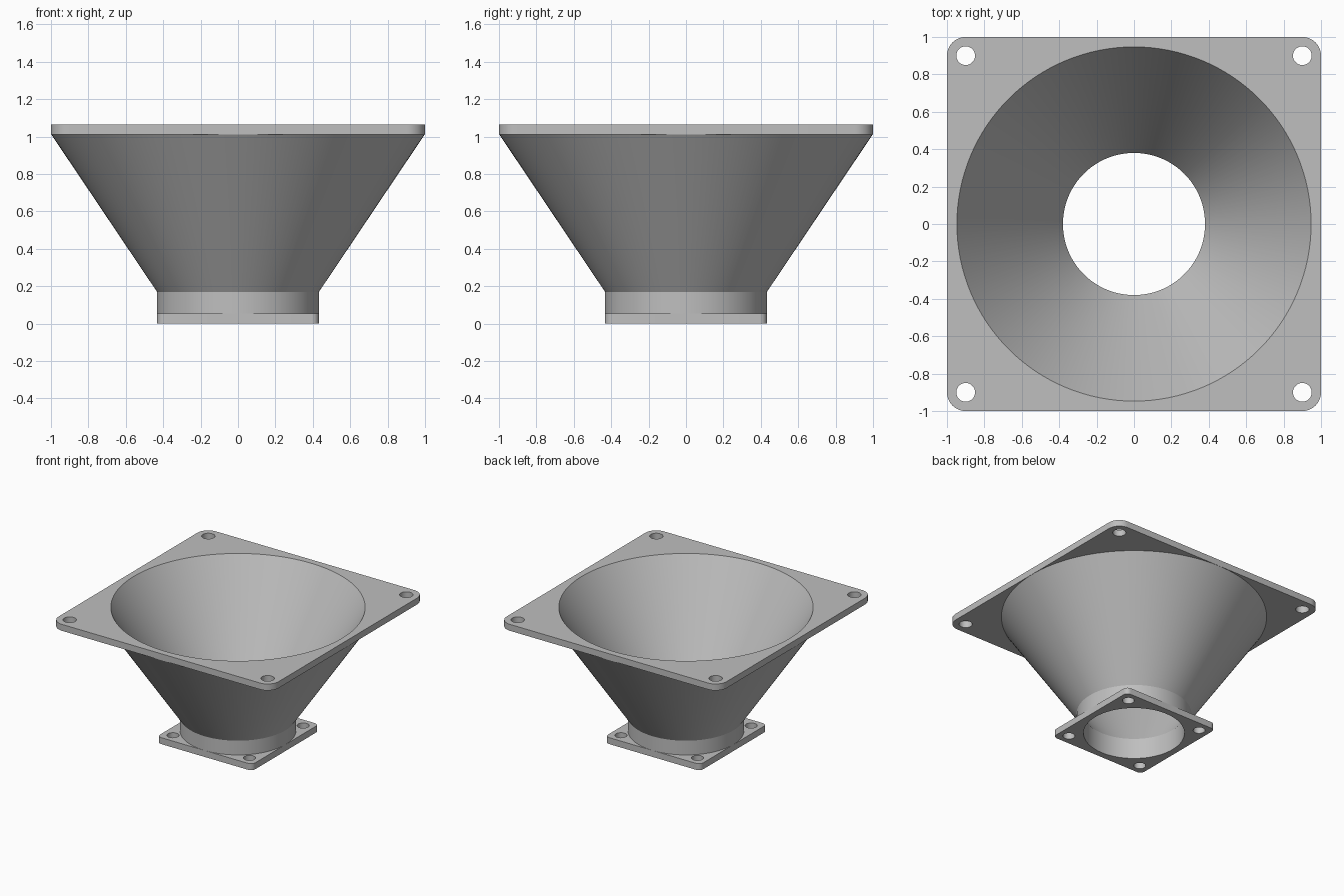
import bpy
import bmesh
from math import sin, cos, pi, radians

SEGMENTS = 128
TOP, RIM, NECK, FOOT = 1.065, 1.012, 0.17, 0.053
BORE, MOUTH, NECK_R = 0.38, 0.947, 0.433

old = bpy.data.objects.get("Cube")
if old:
    bpy.data.objects.remove(old, do_unlink=True)

grey = bpy.data.materials.new("plain grey")
grey.use_nodes = True
colour = (0.52, 0.52, 0.52, 1)
grey.diffuse_color = colour
grey.node_tree.nodes["Principled BSDF"].inputs["Base Color"].default_value = colour


def finish(bm, name):
    bmesh.ops.recalc_face_normals(bm, faces=bm.faces[:])
    mesh = bpy.data.meshes.new(name)
    bm.to_mesh(mesh)
    bm.free()
    obj = bpy.data.objects.new(name, mesh)
    bpy.context.collection.objects.link(obj)
    mesh.materials.append(grey)
    bpy.ops.object.select_all(action='DESELECT')
    obj.select_set(True)
    bpy.context.view_layer.objects.active = obj
    bpy.ops.object.shade_smooth_by_angle(angle=radians(28))


def circle(r, n, cx=0, cy=0):
    return [(cx + r * cos(2 * pi * i / n), cy + r * sin(2 * pi * i / n)) for i in range(n)]


def rounded_square(half, r, steps=10):
    pts = []
    for q, (sx, sy) in enumerate([(1, 1), (-1, 1), (-1, -1), (1, -1)]):
        for i in range(steps + 1):
            a = (q + i / steps) * pi / 2
            pts.append((sx * (half - r) + r * cos(a), sy * (half - r) + r * sin(a)))
    return pts


def ring(bm, pts, z):
    verts = [bm.verts.new((x, y, z)) for x, y in pts]
    edges = [bm.edges.new((v, verts[i - 1])) for i, v in enumerate(verts)]
    return verts, edges


def bridge(bm, a, b):
    for i in range(len(a)):
        bm.faces.new((a[i - 1], a[i], b[i], b[i - 1]))


def flange(name, z0, z1, half, corner, open0, open1, bolt, bolt_r):
    """Rounded square plate with a central opening and four bolt holes."""
    bm = bmesh.new()
    outline = rounded_square(half, corner)
    loops = [(outline, outline), (circle(open0, SEGMENTS), circle(open1, SEGMENTS))]
    for sx in (-1, 1):
        for sy in (-1, 1):
            hole = circle(bolt_r, 32, sx * bolt, sy * bolt)
            loops.append((hole, hole))
    low_edges, high_edges, walls = [], [], []
    for low, high in loops:
        v0, e0 = ring(bm, low, z0)
        v1, e1 = ring(bm, high, z1)
        low_edges += e0
        high_edges += e1
        walls.append((v0, v1))
    for edges in (low_edges, high_edges):
        bmesh.ops.triangle_fill(bm, edges=edges, use_beauty=True, normal=(0, 0, 1))
    for v0, v1 in walls:
        bridge(bm, v0, v1)
    finish(bm, name)


# Mounting plates
flange("top_flange", RIM, TOP, 1.0, 0.1, 0.98, MOUTH, 0.9, 0.05)
flange("bottom_flange", 0, FOOT, NECK_R, 0.04, BORE, 0.42, 0.348, 0.045)

# Hollow funnel with a short straight neck
profile = [(BORE, 0), (NECK_R, FOOT), (NECK_R, NECK), (0.999, RIM), (MOUTH, TOP), (BORE, NECK)]
bm = bmesh.new()
rings = [ring(bm, circle(r, SEGMENTS), z)[0] for r, z in profile]
for i, verts in enumerate(rings):
    bridge(bm, rings[i - 1], verts)
finish(bm, "funnel")
